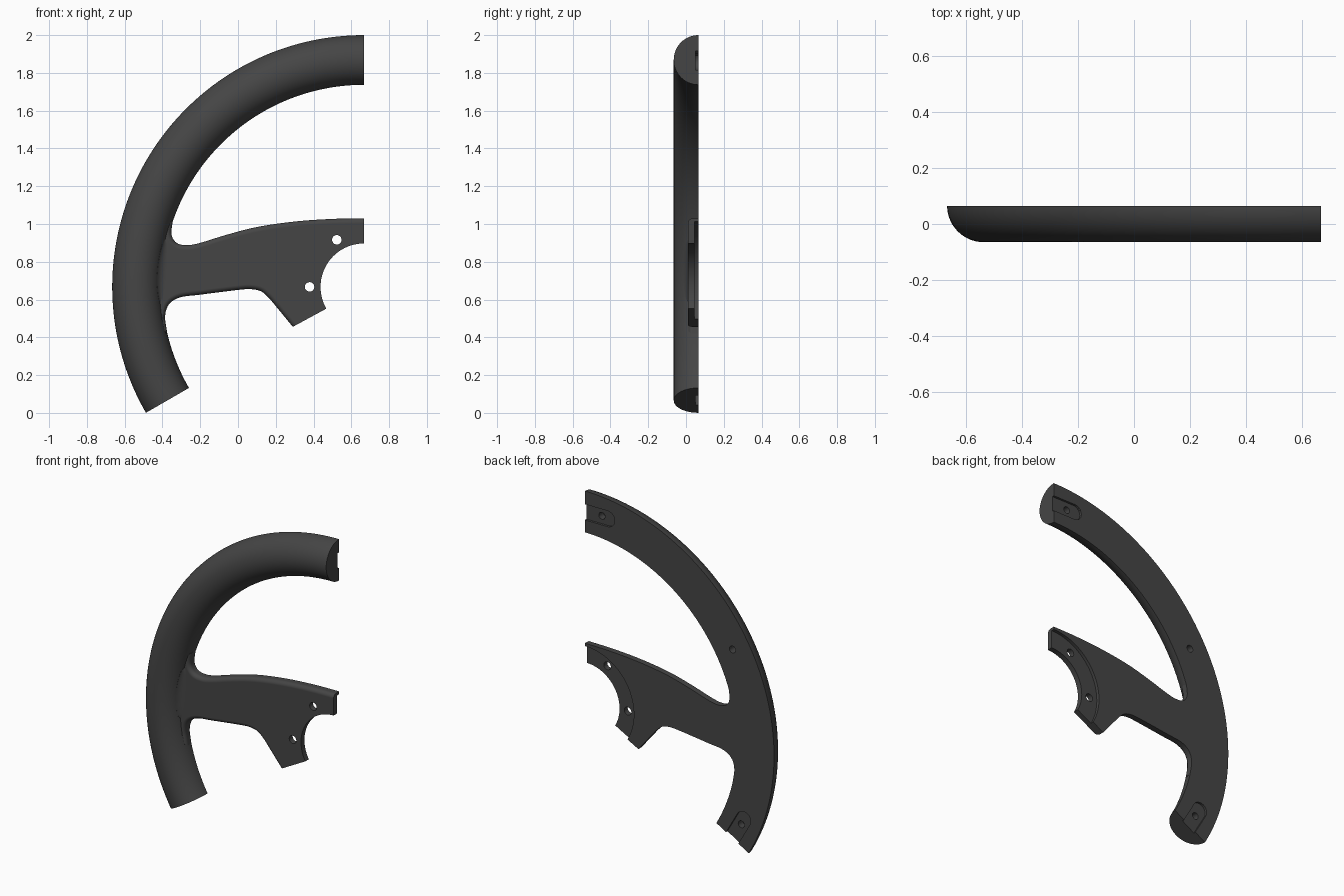
import bpy, bmesh, math
from math import sin, cos, pi, radians, sqrt
from mathutils import Vector

if "Cube" in bpy.data.objects:
    bpy.data.objects.remove(bpy.data.objects["Cube"], do_unlink=True)

CX = CZ = 0.667          # wheel centre in the front plane
BACK, FACE = 0.065, 0.01  # flat back and spoke front
MID, TUBE = 1.2015, 0.1315  # rim centre radius and tube radius

rubber = bpy.data.materials.new("dark_grey")
rubber.use_nodes = True
rubber.diffuse_color = (0.06, 0.06, 0.06, 1)
bsdf = rubber.node_tree.nodes["Principled BSDF"]
bsdf.inputs["Base Color"].default_value = rubber.diffuse_color
bsdf.inputs["Roughness"].default_value = 0.6


def polar(r, deg):
    return CX + r * cos(radians(deg)), CZ + r * sin(radians(deg))


def circle(centre, r, n=32):
    return [(centre[0] + r * cos(2 * pi * i / n), centre[1] + r * sin(2 * pi * i / n)) for i in range(n)]


def finish_mesh(name, bm):
    bmesh.ops.recalc_face_normals(bm, faces=bm.faces[:])
    mesh = bpy.data.meshes.new(name)
    bm.to_mesh(mesh)
    bm.free()
    mesh.materials.append(rubber)
    obj = bpy.data.objects.new(name, mesh)
    bpy.context.collection.objects.link(obj)
    return obj


def prism(name, outline, y0, y1, round_count=0, radius=0.025):
    """Extrude an outline in y; optionally round its first front edges."""
    bm = bmesh.new()
    front = [bm.verts.new((x, y0, z)) for x, z in outline]
    back = [bm.verts.new((x, y1, z)) for x, z in outline]
    bm.faces.new(front)
    bm.faces.new(back[::-1])
    n = len(outline)
    for i in range(n):
        j = (i + 1) % n
        bm.faces.new((front[i], back[i], back[j], front[j]))
    if round_count:
        edges = [bm.edges.get((front[i], front[i + 1])) for i in range(round_count)]
        bmesh.ops.recalc_face_normals(bm, faces=bm.faces[:])
        bmesh.ops.bevel(bm, geom=edges, offset=radius, segments=5, profile=0.5, affect='EDGES')
    return finish_mesh(name, bm)


def sweep(name, section, start, end, steps):
    """Sweep a (radius, y) section, which may vary with progress, round the wheel."""
    bm = bmesh.new()
    rings = []
    for i in range(steps + 1):
        t = i / steps
        ring = []
        for r, y in section(t):
            x, z = polar(r, start + (end - start) * t)
            ring.append(bm.verts.new((x, y, z)))
        rings.append(ring)
    n = len(rings[0])
    for a, b in zip(rings, rings[1:]):
        for i in range(n):
            j = (i + 1) % n
            bm.faces.new((a[i], a[j], b[j], b[i]))
    bm.faces.new(rings[0])
    bm.faces.new(rings[-1][::-1])
    return finish_mesh(name, bm)


def spline(points, sub=5):
    """Smooth curve through the points."""
    p = [Vector(q) for q in points]
    p = [2 * p[0] - p[1]] + p + [2 * p[-1] - p[-2]]
    out = []
    for a, b, c, d in zip(p, p[1:], p[2:], p[3:]):
        for k in range(sub):
            t = k / sub
            out.append(tuple(0.5 * (2 * b + (c - a) * t + (2 * a - 5 * b + 4 * c - d) * t ** 2
                                    + (3 * b - a - 3 * c + d) * t ** 3)))
    return out + [tuple(p[-2])]


def cut(obj, cutter):
    mod = obj.modifiers.new("cut", 'BOOLEAN')
    mod.operation, mod.solver, mod.object = 'DIFFERENCE', 'EXACT', cutter
    bpy.context.view_layer.objects.active = obj
    bpy.ops.object.modifier_apply(modifier=mod.name)
    bpy.data.objects.remove(cutter, do_unlink=True)


def smooth(obj):
    bpy.ops.object.select_all(action='DESELECT')
    obj.select_set(True)
    bpy.context.view_layer.objects.active = obj
    bpy.ops.object.shade_smooth_by_angle(angle=radians(35))
    mod = obj.modifiers.new("normals", 'WEIGHTED_NORMAL')
    mod.keep_sharp = True


# Rim: half-round bar swept through a third of a turn
def half_round(t):
    return [(MID + TUBE * cos(pi * i / 28), BACK - 0.13 * sin(pi * i / 28)) for i in range(29)]


rim = sweep("rim", half_round, 90, 210, 80)

# Joint pockets and screw holes in the back of the rim
for angle, sign in ((90, 1), (210, -1)):
    a = radians(angle)
    along = Vector((-sin(a), cos(a))) * sign
    across = Vector((cos(a), sin(a)))
    base = Vector(polar(MID - 0.003, angle))
    tip = [(0.16 + 0.05 * cos(u), 0.05 * sin(u)) for u in [pi * (i / 16 - 0.5) for i in range(17)]]
    slot = [base + along * u + across * v for u, v in [(-0.05, -0.05)] + tip + [(-0.05, 0.05)]]
    cut(rim, prism("pocket_cutter", slot, BACK - 0.014, BACK + 0.05))
    cut(rim, prism("screw_cutter", circle(base + along * 0.11, 0.022), BACK - 0.06, BACK + 0.05))
cut(rim, prism("screw_cutter", circle(polar(MID, 150), 0.022), BACK - 0.05, BACK + 0.05))

# Spoke: flat plate with rounded front edges, ending at the hub bore
top_edge = spline([(0.667, 1.03), (0.5, 1.027), (0.3, 1.013), (0.1, 0.984), (-0.06, 0.943),
                   (-0.2, 0.9), (-0.27, 0.888), (-0.325, 0.9), (-0.352, 0.945), (-0.345, 1.02)])
root = [polar(1.16, 162), polar(1.16, 172), polar(1.16, 182), polar(1.16, 192)]
low_edge = spline([(-0.374, 0.42), (-0.386, 0.51), (-0.365, 0.575), (-0.305, 0.612), (-0.2, 0.626),
                   (0, 0.651), (0.07, 0.655), (0.125, 0.642), (0.17, 0.602)]) + [polar(0.432, 209.3)]
bore = [polar(0.23, 210 - 120 * i / 32) for i in range(33)]
outline = top_edge + root + low_edge + bore
spoke = prism("spoke", outline, FACE, BACK, len(top_edge + root + low_edge) - 1)

# Hub flange recess and bolt holes
cut(spoke, prism("recess_cutter", circle((CX, CZ), 0.345, 96), BACK - 0.02, BACK + 0.05))
for angle in (120, 180):
    cut(spoke, prism("bolt_cutter", circle(polar(0.288, angle), 0.025), -0.1, 0.2))


# Fillet: concave blend between the rim and the spoke face
def blend(t):
    f = 0.002 + 0.06 * sqrt(max(0, sin(pi * t)))
    dy = BACK - FACE + f
    dr = sqrt((TUBE + f) ** 2 - dy ** 2)
    r0, y0 = MID - dr, FACE - f
    end = math.atan2(dy, dr)
    arc = [pi / 2 + (end - pi / 2) * i / 8 for i in range(9)]
    return [(r0 + f * cos(u), y0 + f * sin(u)) for u in arc] + [(MID - 0.06, FACE + 0.01), (r0 + 0.01, FACE + 0.01)]


fillet = sweep("spoke_fillet", blend, 166.5, 184, 24)

for part in (rim, spoke, fillet):
    smooth(part)
